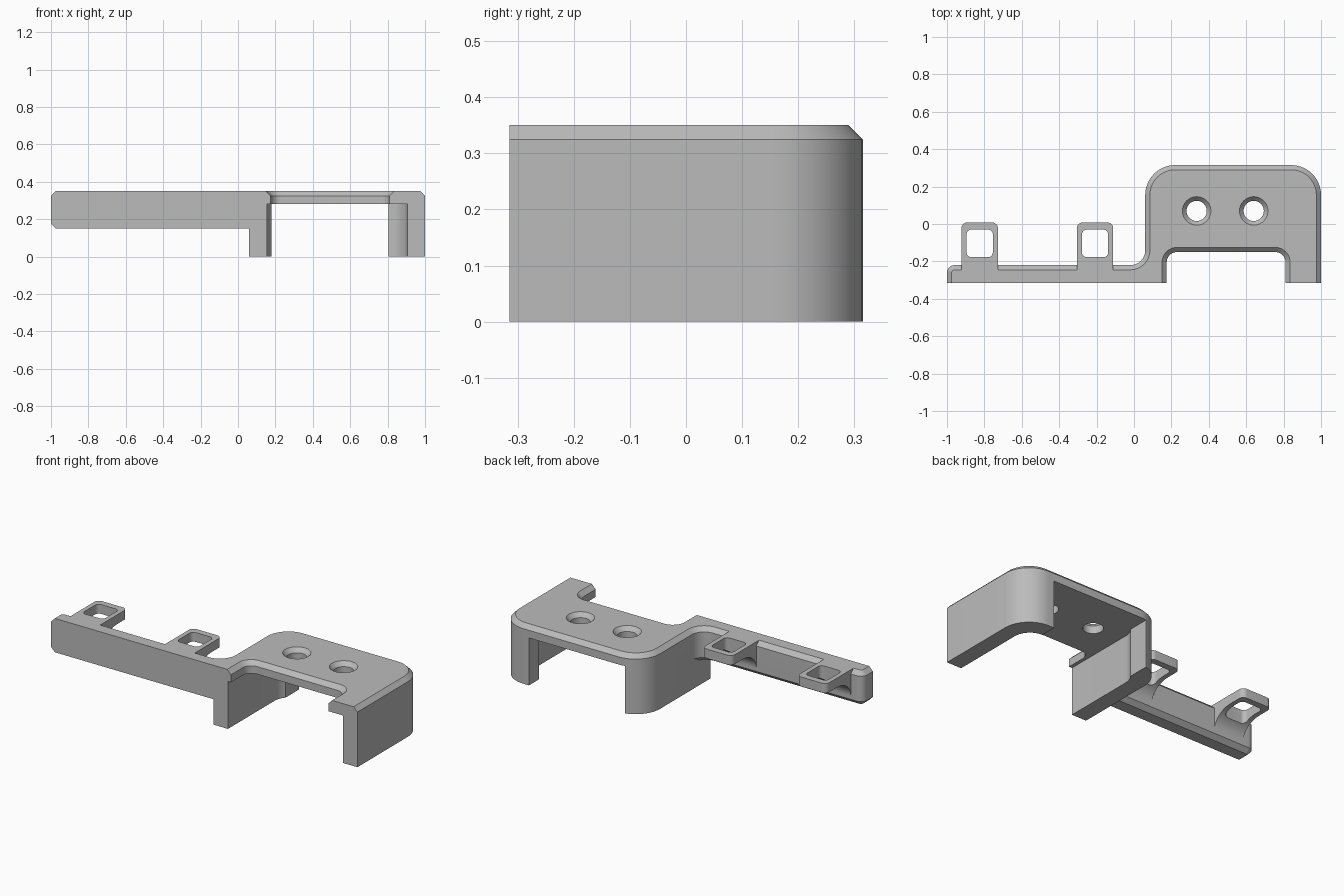
import bpy, bmesh, math
from mathutils import Vector

cube = bpy.data.objects.get("Cube")
if cube:
    bpy.data.objects.remove(cube, do_unlink=True)

grey = bpy.data.materials.new("plain_grey")
grey.use_nodes = True
GREY = (0.5, 0.5, 0.5, 1)
grey.diffuse_color = GREY
grey.node_tree.nodes["Principled BSDF"].inputs["Base Color"].default_value = GREY

FRONT, BACK, TOP, CHAMFER = -0.315, 0.315, 0.35, 0.025
BOX_L, BAR_BACK, BAR_BASE = 0.06, -0.22, 0.15


def outline(corners, seg=12):
    """Polygon from (x, y, radius) corners, rounded where radius > 0."""
    pts = []
    for i, (x, y, r) in enumerate(corners):
        p = Vector((x, y))
        if r <= 0:
            pts.append(p)
            continue
        a = (Vector(corners[i - 1][:2]) - p).normalized()
        b = (Vector(corners[(i + 1) % len(corners)][:2]) - p).normalized()
        centre = p + (a + b) * r
        for k in range(seg + 1):
            t = k / seg * math.pi / 2
            pts.append(centre - b * r * math.cos(t) - a * r * math.sin(t))
    return pts


def loft(name, layers, axis="z"):
    """Closed solid through (height, outline) layers; axis x lifts a (y, z) outline."""
    bm = bmesh.new()
    rings = []
    for h, pts in layers:
        rings.append([bm.verts.new((p[0], p[1], h) if axis == "z" else (h, p[0], p[1]))
                      for p in pts])
    n = len(rings[0])
    for low, high in zip(rings, rings[1:]):
        for i in range(n):
            j = (i + 1) % n
            bm.faces.new((low[i], low[j], high[j], high[i]))
    bm.faces.new(rings[0][::-1])
    bm.faces.new(rings[-1])
    bmesh.ops.recalc_face_normals(bm, faces=bm.faces)
    mesh = bpy.data.meshes.new(name)
    bm.to_mesh(mesh)
    bm.free()
    mesh.materials.append(grey)
    ob = bpy.data.objects.new(name, mesh)
    bpy.context.collection.objects.link(ob)
    return ob


def combine(target, other, operation):
    """Apply a boolean and discard the other solid."""
    other.hide_render = True
    mod = target.modifiers.new("boolean", "BOOLEAN")
    mod.operation, mod.solver, mod.object = operation, "EXACT", other
    bpy.context.view_layer.objects.active = target
    bpy.ops.object.modifier_apply(modifier=mod.name)
    bpy.data.objects.remove(other, do_unlink=True)


def rect(x0, x1, y0, y1, front_r, back_r):
    return outline([(x0, y0, front_r), (x1, y0, front_r), (x1, y1, back_r), (x0, y1, back_r)])


def plate(d):
    """Footprint of bar and box top, inset by d except along the front."""
    return outline([(-1 + d, FRONT, 0), (1 - d, FRONT, 0),
                    (1 - d, BACK - d, 0.16 - d), (BOX_L + d, BACK - d, 0.16 - d),
                    (BOX_L + d, BAR_BACK - d, 0.08 + d), (-1 + d, BAR_BACK - d, 0.04 - d)])


# Chamfered upper plate with the long bar, plus the box walls below
bracket = loft("bracket", [(BAR_BASE, plate(CHAMFER)), (BAR_BASE + CHAMFER, plate(0)),
                           (TOP - CHAMFER, plate(0)), (TOP, plate(CHAMFER))])
walls = rect(BOX_L, 1, FRONT, BACK, 0, 0.16)
combine(bracket, loft("box_walls", [(0, walls), (0.3, walls)]), "UNION")

# Hollow under the roof, open at the front, with a gap through the back wall
hollow = rect(0.155, 0.905, -0.5, 0.22, 0, 0.1)
combine(bracket, loft("hollow", [(-0.1, hollow), (0.28, hollow)]), "DIFFERENCE")
gap = rect(0.18, 0.805, 0, 0.5, 0, 0)
combine(bracket, loft("back_gap", [(-0.1, gap), (0.28, gap)]), "DIFFERENCE")


# Bevelled notch in the front of the roof
def notch(d):
    return rect(0.175 - d, 0.81 + d, -0.5, -0.15 + d, 0, 0.055 + d)


combine(bracket, loft("roof_notch", [(0.2, notch(0)), (TOP - CHAMFER, notch(0)),
                                     (TOP + 0.01, notch(CHAMFER + 0.01))]), "DIFFERENCE")


# Countersunk screw holes
def circle(x, y, r, n=40):
    return [(x + r * math.cos(k * math.tau / n), y + r * math.sin(k * math.tau / n))
            for k in range(n)]


for x in (0.335, 0.64):
    combine(bracket, loft("screw_hole", [(0.2, circle(x, 0.07, 0.054)),
                                         (TOP - CHAMFER, circle(x, 0.07, 0.054)),
                                         (TOP + 0.01, circle(x, 0.07, 0.085))]), "DIFFERENCE")

# Square loops behind the bar, each blended into it by a curved underside
for x in (-0.825, -0.208):
    block = rect(x - 0.097, x + 0.097, -0.27, 0.008, 0, 0.03)
    tab = loft("tab", [(0.18, block), (TOP, block)])
    under = [(0.1, 0.1), (0.1, 0.295)]
    for k in range(13):
        t = k / 12 * math.pi / 2
        under.append((-0.09 - 0.13 * math.sin(t), 0.195 + 0.1 * math.cos(t)))
    under.append((BAR_BACK, 0.1))
    combine(tab, loft("undercut", [(x - 0.2, under), (x + 0.2, under)], "x"), "DIFFERENCE")
    combine(bracket, tab, "UNION")
    hole = rect(x - 0.07, x + 0.07, -0.177, -0.03, 0.025, 0.025)
    combine(bracket, loft("tab_hole", [(0.1, hole), (0.5, hole)]), "DIFFERENCE")

bpy.ops.object.select_all(action="DESELECT")
bracket.select_set(True)
bpy.context.view_layer.objects.active = bracket
bpy.ops.object.shade_smooth_by_angle(angle=math.radians(30))
